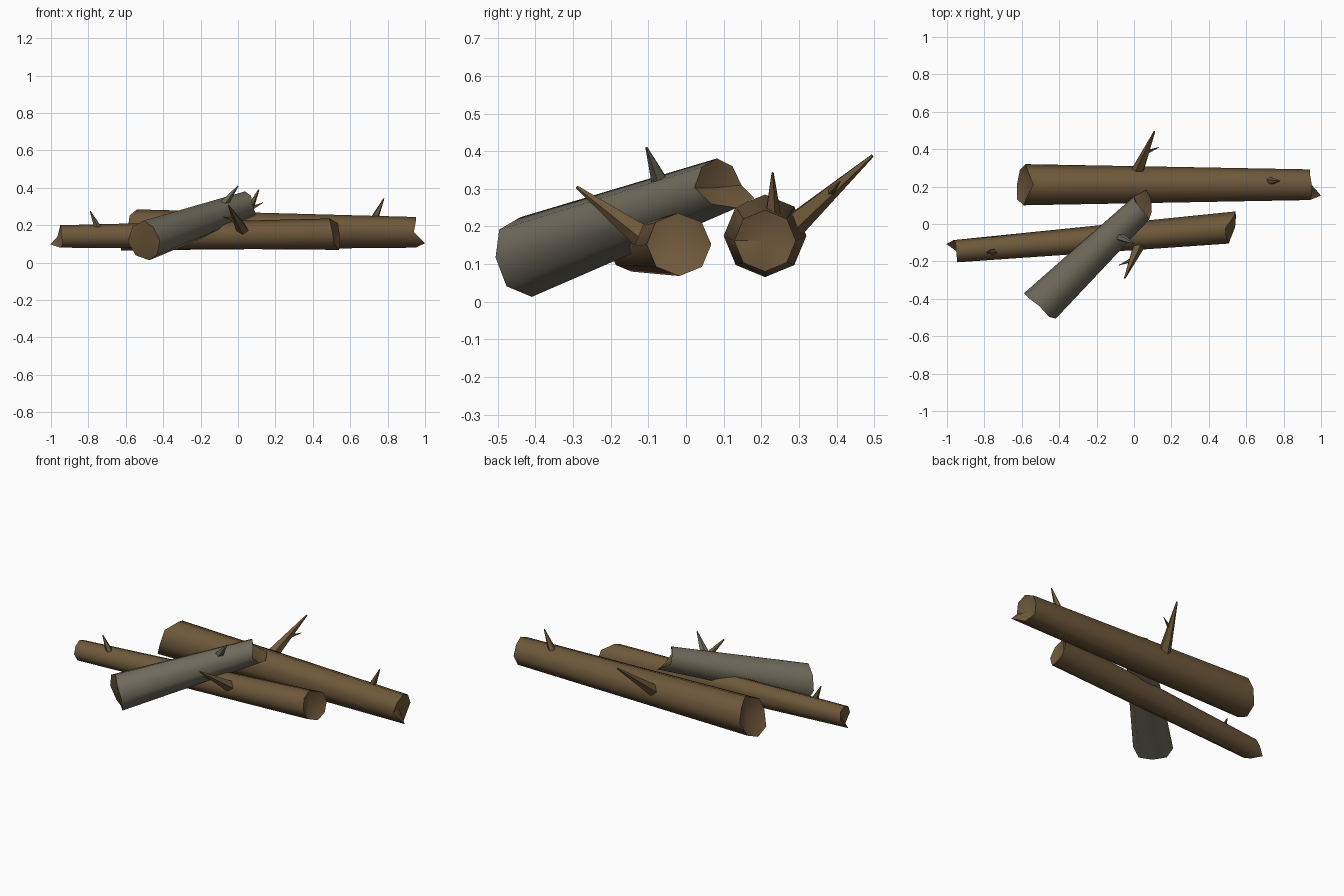
import bpy, bmesh
from math import cos, sin, pi, radians
from mathutils import Vector

cube = bpy.data.objects.get("Cube")
if cube:
    bpy.data.objects.remove(cube)


def material(name, rgb):
    m = bpy.data.materials.new(name)
    m.use_nodes = True
    m.diffuse_color = (*rgb, 1)
    m.node_tree.nodes["Principled BSDF"].inputs["Base Color"].default_value = (*rgb, 1)
    return m


BROWN = material("brown_wood", (0.155, 0.098, 0.043))
GREY = material("grey_bark", (0.16, 0.145, 0.108))


def finish(name, bm, mats):
    bmesh.ops.recalc_face_normals(bm, faces=bm.faces)
    me = bpy.data.meshes.new(name)
    bm.to_mesh(me)
    bm.free()
    for m in mats:
        me.materials.append(m)
    ob = bpy.data.objects.new(name, me)
    bpy.context.collection.objects.link(ob)
    bpy.ops.object.select_all(action='DESELECT')
    ob.select_set(True)
    bpy.context.view_layer.objects.active = ob
    bpy.ops.object.shade_smooth_by_angle(angle=radians(50))


def frame(a, b):
    """Axis, horizontal side and up directions of a stick from a to b."""
    axis = (b - a).normalized()
    side = Vector((0, 0, 1)).cross(axis).normalized()
    return axis, side, axis.cross(side)


def log(name, ends, radii, jags, sinks, bark):
    """Tapered eight-sided log; jags push each rim corner outward along the axis."""
    a, b = map(Vector, ends)
    axis, side, up = frame(a, b)
    bm = bmesh.new()
    rings = []
    for centre, r, jag, sink, out in zip((a, b), radii, jags, sinks, (-axis, axis)):
        ring = [bm.verts.new(centre + r * (side * cos(k * pi / 4) + up * sin(k * pi / 4))
                             + out * j) for k, j in enumerate(jag)]
        hub = bm.verts.new(centre - out * sink)
        for k in range(8):
            bm.faces.new((ring[k], ring[(k + 1) % 8], hub)).material_index = 1
        rings.append(ring)
    lo, hi = rings
    for k in range(8):
        n = (k + 1) % 8
        bm.faces.new((lo[k], lo[n], hi[n], hi[k]))
    finish(name, bm, [bark, BROWN])


def twig(name, base, tip, r, mat):
    """Thin five-sided broken branch."""
    a, b = Vector(base), Vector(tip)
    axis, side, up = frame(a, b)
    bm = bmesh.new()
    rings = [[bm.verts.new(c + s * (side * cos(k * 2 * pi / 5) + up * sin(k * 2 * pi / 5)))
              for k in range(5)] for c, s in ((a, r), (b, r * 0.12))]
    for k in range(5):
        n = (k + 1) % 5
        bm.faces.new((rings[0][k], rings[0][n], rings[1][n], rings[1][k]))
    for ring in rings:
        bm.faces.new(ring)
    finish(name, bm, [mat])


# Logs
log("back_log", ((-0.58, 0.21, 0.175), (0.95, 0.21, 0.162)), (0.11, 0.082),
    ((0, -0.01, -0.04, 0, 0.01, 0.045, 0.045, 0.03),
     (-0.01, -0.01, 0, 0, -0.01, 0.05, 0, -0.02)), (0.04, 0.03), BROWN)
log("front_log", ((-0.95, -0.145, 0.14), (0.51, -0.02, 0.152)), (0.06, 0.084),
    ((0.01, 0, 0, 0, 0, -0.01, 0, 0.05),
     (0.04, 0.03, -0.02, -0.02, -0.01, 0.0, 0.03, 0.04)), (0.03, 0.03), BROWN)
log("top_log", ((-0.5, -0.435, 0.115), (0.05, 0.095, 0.31)), (0.108, 0.073),
    ((0.02, 0, -0.02, -0.01, -0.01, 0, -0.01, 0.01),
     (0.0, 0.0, 0.0, -0.01, -0.03, 0.0, 0.04, 0.06)), (0, 0.03), GREY)

# Broken branches
twig("back_log_branch", (0.015, 0.27, 0.19), (0.11, 0.495, 0.388), 0.037, BROWN)
twig("back_log_side_twig", (0.06, 0.38, 0.285), (0.133, 0.41, 0.32), 0.013, BROWN)
twig("back_log_stub", (0.72, 0.23, 0.215), (0.78, 0.23, 0.343), 0.025, BROWN)
twig("front_log_branch", (0.035, -0.09, 0.155), (-0.05, -0.29, 0.305), 0.037, BROWN)
twig("front_log_side_twig", (-0.01, -0.19, 0.225), (-0.08, -0.22, 0.245), 0.013, BROWN)
twig("front_log_stub", (-0.745, -0.148, 0.175), (-0.79, -0.153, 0.275), 0.022, BROWN)
twig("top_log_stub", (-0.08, -0.065, 0.31), (0.0, -0.105, 0.41), 0.026, GREY)
